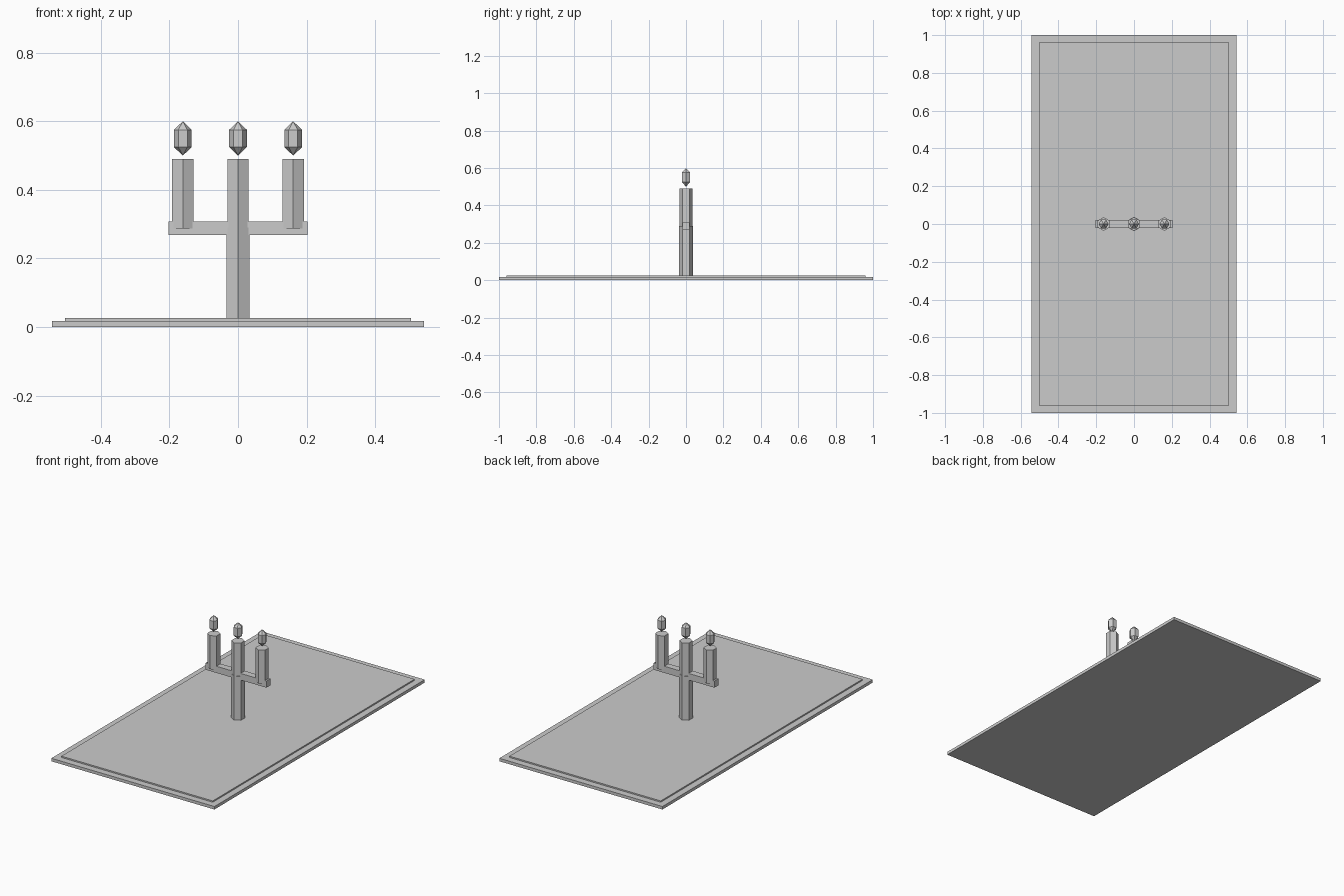
import bpy
import math

cube = bpy.data.objects.get("Cube")
if cube:
    bpy.data.objects.remove(cube, do_unlink=True)

grey = bpy.data.materials.new("plain_grey")
grey.use_nodes = True
grey.diffuse_color = (0.6, 0.6, 0.6, 1)
grey.node_tree.nodes["Principled BSDF"].inputs["Base Color"].default_value = (0.6, 0.6, 0.6, 1)


def finish(name):
    obj = bpy.context.object
    obj.name = name
    obj.data.materials.clear()
    obj.data.materials.append(grey)
    return obj


def box(name, size_x, size_y, bottom, top):
    bpy.ops.mesh.primitive_cube_add(size=1, location=(0, 0, (bottom + top) / 2))
    obj = finish(name)
    obj.scale = (size_x, size_y, top - bottom)


def hex_post(name, x, radius, bottom, top):
    # Six-sided post with one corner facing the front
    bpy.ops.mesh.primitive_cylinder_add(vertices=6, radius=radius, depth=top - bottom,
                                        location=(x, 0, (bottom + top) / 2))
    finish(name)


def flame(name, x):
    # Stretched low-poly ball with corners pointing sideways
    bpy.ops.mesh.primitive_uv_sphere_add(segments=6, ring_count=3, radius=1,
                                         location=(x, 0, 0.55))
    obj = finish(name)
    obj.scale = (0.03, 0.03, 0.05)
    # Put a corner on the x axis whatever the starting angle
    corner = max(obj.data.vertices, key=lambda v: math.hypot(v.co.x, v.co.y)).co
    obj.rotation_euler.z = -math.atan2(corner.y, corner.x)


# Two-tier slab
box("base_slab", 1.086, 2.0, 0, 0.018)
box("raised_panel", 1.008, 1.92, 0.018, 0.026)

# Candle holder
hex_post("stem", 0, 0.038, 0.026, 0.29)
box("cross_arm", 0.406, 0.04, 0.268, 0.308)

# Candles and flames
for side, x in (("right", -0.161), ("middle", 0), ("left", 0.161)):
    hex_post(side + "_candle", x, 0.036, 0.288, 0.49)
    flame(side + "_flame", x)
